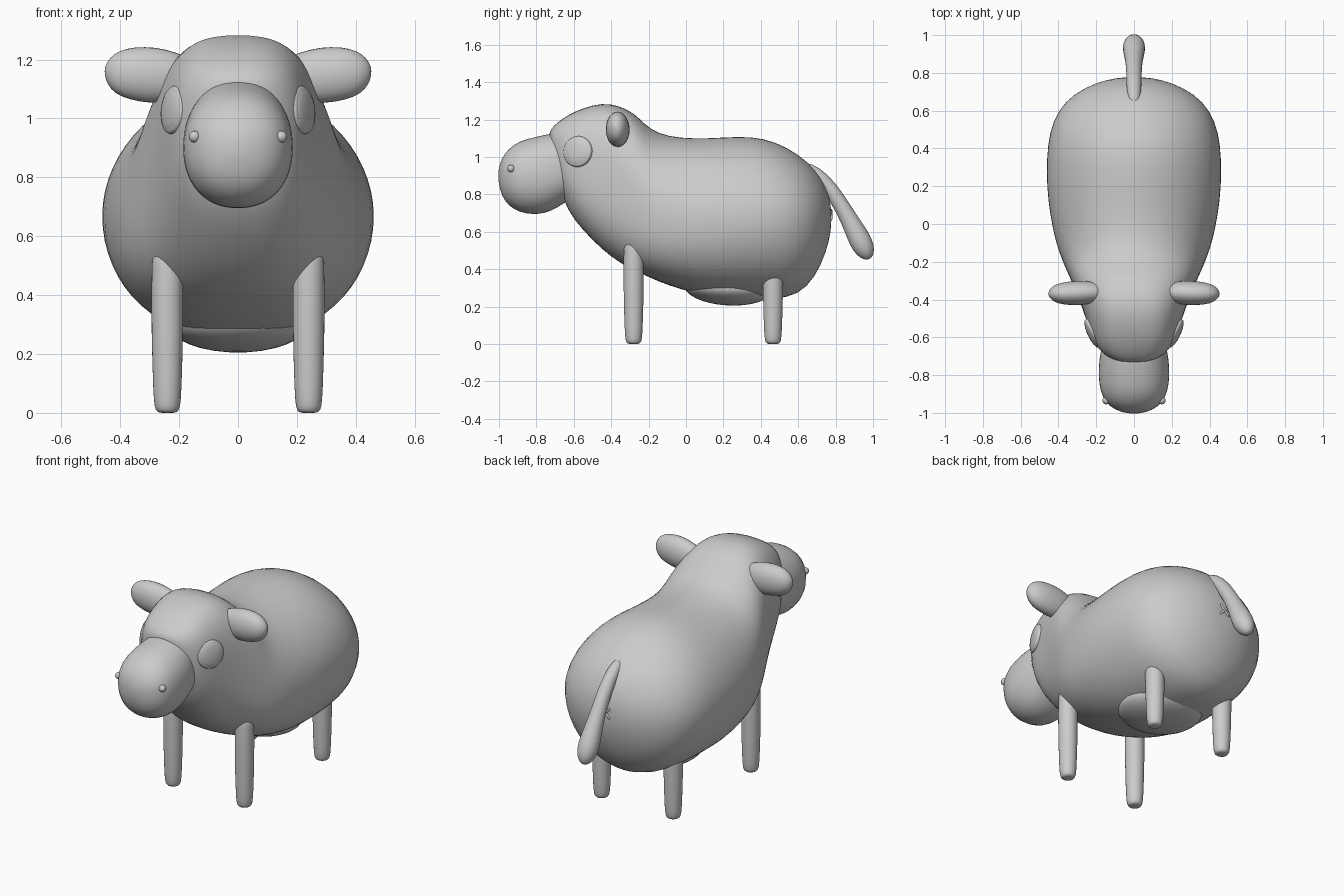
import bpy, bmesh, math
from mathutils import Vector

SEG = 32
grey = bpy.data.materials.new("grey")
grey.diffuse_color = (0.6, 0.6, 0.6, 1)


def loft(name, rings, subdiv=1):
    """Skin a list of closed rings, each end closed with a fan."""
    bm = bmesh.new()
    rows = [[bm.verts.new(p) for p in ring] for ring in rings]
    n = len(rows[0])
    for a, b in zip(rows, rows[1:]):
        for i in range(n):
            j = (i + 1) % n
            bm.faces.new((a[i], a[j], b[j], b[i]))
    for row in (rows[0], rows[-1]):
        mid = bm.verts.new(sum((v.co for v in row), Vector()) / n)
        for i in range(n):
            bm.faces.new((row[i], row[(i + 1) % n], mid))
    bmesh.ops.recalc_face_normals(bm, faces=bm.faces)
    me = bpy.data.meshes.new(name)
    bm.to_mesh(me)
    bm.free()
    me.materials.append(grey)
    me.polygons.foreach_set("use_smooth", [True] * len(me.polygons))
    ob = bpy.data.objects.new(name, me)
    bpy.context.collection.objects.link(ob)
    if subdiv:
        mod = ob.modifiers.new("smooth", 'SUBSURF')
        mod.levels = mod.render_levels = subdiv
    return ob


def slice_ring(y, bottom, mid, top, w, power=2.0, low_power=2.0):
    """Upright egg-shaped cross-section with adjustable squareness."""
    ring = []
    for i in range(SEG):
        t = 2 * math.pi * i / SEG
        c, s = math.cos(t), math.sin(t)
        e = 2 / (power if s > 0 else low_power)
        h = (top - mid) if s > 0 else (bottom - mid)
        # Slight enlargement makes up for the smoothing
        ring.append((1.01 * w * math.copysign(abs(c) ** e, c), y,
                     mid + 1.008 * h * abs(s) ** e))
    return ring


def tube(name, spine, subdiv=1, seg=16):
    """Round tube through (point, radius) pairs."""
    pts = [Vector(p) for p, r in spine]
    grow = 1 + 6.5 / seg ** 2
    rings = []
    for k, (p, r) in enumerate(spine):
        d = pts[min(k + 1, len(pts) - 1)] - pts[max(k - 1, 0)]
        q = d.to_track_quat('Z', 'Y')
        r *= grow
        rings.append([pts[k] + q @ Vector((r * math.cos(2 * math.pi * i / seg),
                                           r * math.sin(2 * math.pi * i / seg), 0))
                      for i in range(seg)])
    return loft(name, rings, subdiv)


def ellipsoid(name, loc, radii, rot=(0, 0, 0)):
    bpy.ops.mesh.primitive_uv_sphere_add(segments=32, ring_count=16, location=loc, rotation=rot)
    ob = bpy.context.object
    ob.name = name
    ob.scale = radii
    ob.data.materials.append(grey)
    bpy.ops.object.shade_smooth()
    return ob


def clamp(v):
    return min(1, max(0, v))


# Body and head: y, bottom, widest height, top, half width
body = [
    (-0.73, 1.07, 1.10, 1.135, 0.065), (-0.71, 0.97, 1.05, 1.165, 0.135),
    (-0.66, 0.77, 1.00, 1.205, 0.19), (-0.60, 0.665, 0.97, 1.24, 0.222),
    (-0.50, 0.555, 0.91, 1.278, 0.253), (-0.40, 0.465, 0.84, 1.287, 0.288),
    (-0.30, 0.405, 0.75, 1.247, 0.33), (-0.25, 0.382, 0.72, 1.205, 0.353),
    (-0.19, 0.355, 0.69, 1.145, 0.378), (-0.10, 0.316, 0.68, 1.108, 0.412),
    (0.05, 0.271, 0.67, 1.095, 0.443), (0.20, 0.248, 0.67, 1.103, 0.46),
    (0.35, 0.238, 0.67, 1.11, 0.46), (0.48, 0.242, 0.67, 1.08, 0.447),
    (0.60, 0.262, 0.67, 1.015, 0.403), (0.69, 0.355, 0.67, 0.935, 0.318),
    (0.75, 0.49, 0.67, 0.84, 0.197), (0.775, 0.60, 0.67, 0.75, 0.09),
]
rings = []
for row in body:
    head = clamp((-row[0] - 0.12) / 0.25)
    chest = clamp((0.35 - row[0]) / 0.6)
    rings.append(slice_ring(*row, 1.95 + 0.85 * head, 1.97 + 0.63 * chest))
loft("body", rings)

# Muzzle
muzzle = [
    (-1.003, 0.87, 0.90, 0.93, 0.03), (-0.988, 0.795, 0.90, 0.99, 0.095),
    (-0.95, 0.74, 0.90, 1.042, 0.145), (-0.89, 0.703, 0.90, 1.086, 0.178),
    (-0.80, 0.690, 0.90, 1.107, 0.188), (-0.72, 0.71, 0.91, 1.125, 0.183),
    (-0.66, 0.75, 0.92, 1.13, 0.172), (-0.58, 0.79, 0.93, 1.12, 0.155),
]
loft("muzzle", [slice_ring(*row, 2.2, 2.2) for row in muzzle])

# Udder
ellipsoid("udder", (0, 0.225, 0.30), (0.235, 0.235, 0.094), (-0.06, 0, 0))

for side, label in ((-1, "left"), (1, "right")):
    # Ears, flattened, with the narrow end buried in the head
    ear = tube(label + "_ear", [((side * x, y, z), r) for x, y, z, r in (
        (0.16, -0.36, 1.135, 0.066), (0.22, -0.36, 1.14, 0.086),
        (0.29, -0.365, 1.147, 0.096), (0.36, -0.368, 1.153, 0.09),
        (0.41, -0.373, 1.157, 0.074), (0.44, -0.376, 1.16, 0.046),
        (0.452, -0.377, 1.16, 0.015))])
    for v in ear.data.vertices:
        v.co.y = -0.366 + (v.co.y + 0.366) * 0.68

    # Eyes: a rimmed disc with a shallow domed centre
    out = Vector((side * 0.9, -0.42, 0.10)).normalized()
    base = Vector((side * 0.211, -0.575, 1.028))
    tube(label + "_eye", [(base + out * h, r) for h, r in (
        (-0.04, 0.078), (-0.01, 0.084), (0.012, 0.084), (0.022, 0.077),
        (0.023, 0.068), (0.027, 0.064), (0.033, 0.040), (0.035, 0.012))], 1, 24)

    # Nostrils
    ellipsoid(label + "_nostril", (side * 0.147, -0.935, 0.938), (0.02, 0.02, 0.02))

    # Legs
    for part, y, height in (("front", -0.28, 0.56), ("hind", 0.465, 0.42)):
        x = side * 0.24
        tube(f"{label}_{part}_leg", [((x, y, z), r) for z, r in (
            (0.0, 0.028), (0.008, 0.040), (0.035, 0.046), (0.14, 0.050),
            (0.30, 0.054), (height - 0.03, 0.054), (height, 0.045))])

# Tail
tube("tail", [((0, y, z), r) for y, z, r in (
    (0.62, 0.95, 0.028), (0.69, 0.918, 0.037), (0.77, 0.838, 0.040),
    (0.845, 0.717, 0.042), (0.90, 0.615, 0.053), (0.932, 0.552, 0.061),
    (0.957, 0.503, 0.054), (0.975, 0.468, 0.034), (0.981, 0.456, 0.012))])

# Small crossed crease under the tail
for s in (-1, 1):
    tube("crease", [((s * 0.03 * k, 0.776, 0.69 + 0.03 * k), 0.007)
                    for k in (-1, 0, 1)], 1, 8)
